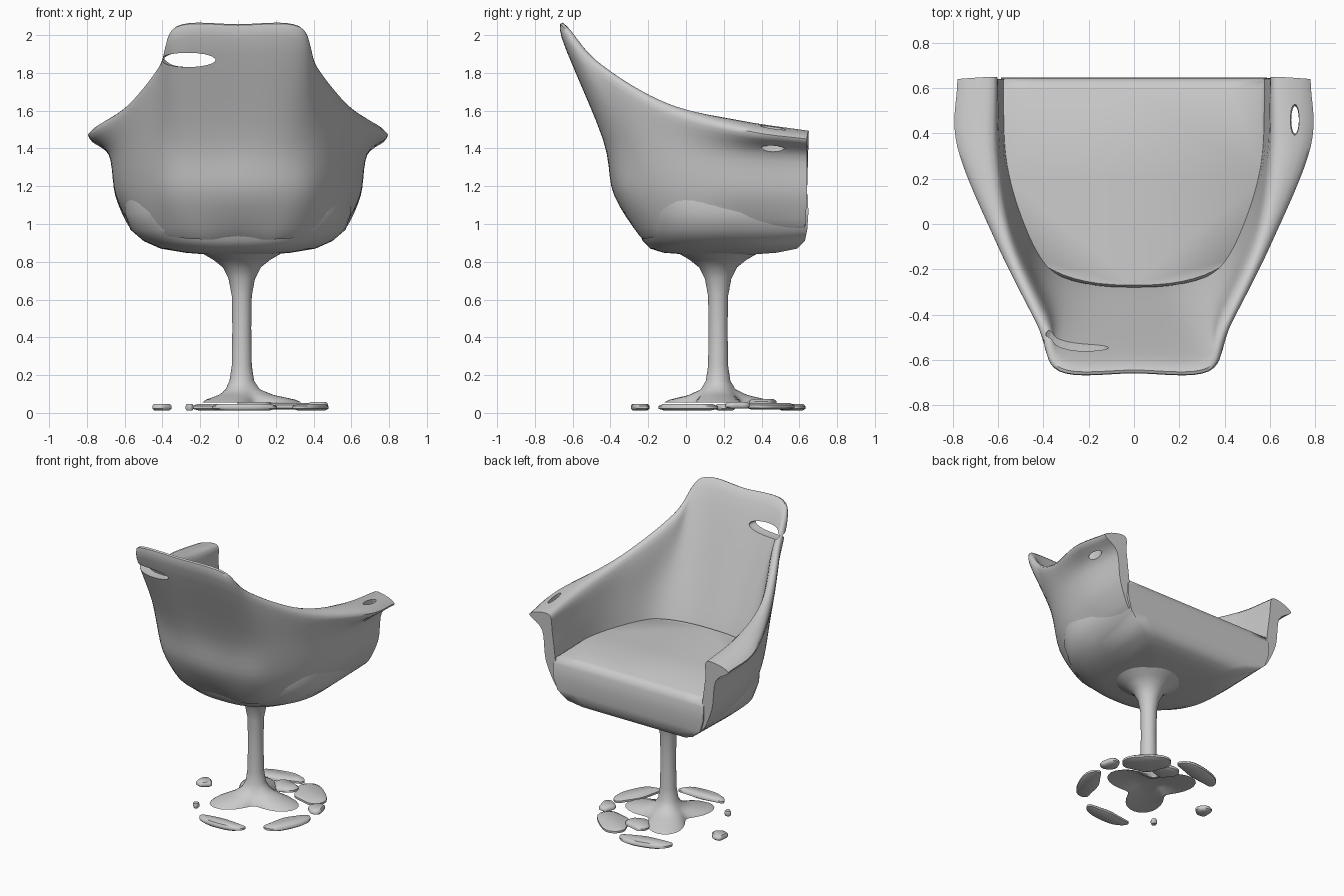
import bpy, bmesh
from math import sin, cos, pi, radians
from mathutils import Vector

if "Cube" in bpy.data.objects:
    bpy.data.objects.remove(bpy.data.objects["Cube"])

CX, CY = 0.02, 0.17          # pedestal axis


def skin(name, rings, closed_ring=True, angle=50):
    """Bridge equal-length closed rings and cap both ends."""
    bm = bmesh.new()
    rows = [[bm.verts.new(p) for p in r] for r in rings]
    n = len(rows[0])
    for a, b in zip(rows, rows[1:]):
        for i in range(n):
            j = (i + 1) % n
            bm.faces.new((a[i], a[j], b[j], b[i]))
    bm.faces.new(rows[0][::-1])
    bm.faces.new(rows[-1])
    bmesh.ops.recalc_face_normals(bm, faces=bm.faces[:])
    me = bpy.data.meshes.new(name)
    bm.to_mesh(me)
    bm.free()
    ob = bpy.data.objects.new(name, me)
    bpy.context.collection.objects.link(ob)
    bpy.ops.object.select_all(action='DESELECT')
    ob.select_set(True)
    bpy.context.view_layer.objects.active = ob
    bpy.ops.object.shade_smooth_by_angle(angle=radians(angle))
    return ob


def spline(pts, sub, closed):
    """Catmull-Rom interpolation through points."""
    n, out = len(pts), []
    for i in range(n if closed else n - 1):
        if closed:
            a, b, c, d = (pts[(i + k) % n] for k in (-1, 0, 1, 2))
        else:
            b, c = pts[i], pts[i + 1]
            a = pts[i - 1] if i else b * 2 - c
            d = pts[i + 2] if i + 2 < n else c * 2 - b
        for s in range(sub):
            t = s / sub
            out.append(0.5 * (2 * b + (c - a) * t + (2 * a - 5 * b + 4 * c - d) * t * t
                              + (3 * b - a - 3 * c + d) * t ** 3))
    if not closed:
        out.append(pts[-1].copy())
    return out


# Wrap-around back and arms: wall sections from centre back to arm front
# (outer low, outer mid, outer high, rim outer, rim inner, inner high, inner low)
half = [
    [(0, -.22, .92), (0, -.38, 1.15), (0, -.44, 1.45), (0, -.65, 1.98), (0, -.60, 2.0), (0, -.38, 1.45), (0, -.26, 1.12)],
    [(.22, -.22, .92), (.30, -.34, 1.15), (.28, -.42, 1.45), (.33, -.64, 1.97), (.31, -.59, 1.99), (.24, -.37, 1.45), (.22, -.25, 1.12)],
    [(.40, -.12, .94), (.46, -.20, 1.15), (.46, -.29, 1.45), (.43, -.44, 1.80), (.38, -.42, 1.80), (.40, -.27, 1.45), (.38, -.16, 1.12)],
    [(.52, .08, .97), (.58, .02, 1.15), (.60, -.03, 1.40), (.60, -.10, 1.60), (.54, -.08, 1.62), (.52, 0, 1.40), (.49, .04, 1.12)],
    [(.55, .35, .98), (.64, .30, 1.15), (.68, .28, 1.38), (.78, .34, 1.49), (.62, .30, 1.54), (.58, .30, 1.38), (.56, .30, 1.12)],
    [(.57, .63, .98), (.65, .64, 1.15), (.68, .64, 1.36), (.78, .64, 1.45), (.62, .65, 1.49), (.60, .64, 1.36), (.57, .64, 1.12)],
]
right = [[Vector(p) for p in s] for s in half]
left = [[Vector((-p.x, p.y, p.z)) for p in s] for s in right[:0:-1]]
stations = left + right
tracks = [spline([s[k] for s in stations], 8, False) for k in range(7)]
sections = [spline([t[i] for t in tracks], 5, True) for i in range(len(tracks[0]))]
wall = skin("back_and_arms", sections)


def cut(target, loc, scale):
    """Punch a rounded gap through the wall."""
    bpy.ops.mesh.primitive_uv_sphere_add(segments=20, ring_count=12, radius=1, location=loc)
    c = bpy.context.object
    c.scale = scale
    c.hide_render = True
    m = target.modifiers.new("gap", 'BOOLEAN')
    m.operation, m.solver, m.object = 'DIFFERENCE', 'EXACT', c
    bpy.context.view_layer.objects.active = target
    bpy.ops.object.modifier_apply(modifier=m.name)
    bpy.data.objects.remove(c)


cut(wall, (-.26, -.56, 1.87), (.15, .16, .04))    # torn notch beside the headrest
cut(wall, (.71, .46, 1.48), (.02, .07, .16))      # slot in one arm flange


# Seat: stacked D-shaped layers (z, half width, back y, front y)
def d_ring(z, w, yb, yf):
    ym = yb + (yf - yb) * 0.55
    pts = [Vector((-w * .98, yf, z))]
    for i in range(33):
        a = pi * i / 32
        c, s = cos(a), sin(a)
        pts.append(Vector((-w * (1 if c > 0 else -1) * abs(c) ** .8,
                           ym - (ym - yb) * s ** .8, z)))
    pts.append(Vector((w * .98, yf, z)))
    return pts + [Vector((w * .98 * (1 - 2 * i / 8), yf, z)) for i in range(1, 8)]


skin("seat", [d_ring(*l) for l in (
    (.835, .12, .05, .30), (.848, .28, -.12, .48), (.87, .41, -.19, .59), (.91, .50, -.23, .63),
    (.97, .57, -.25, .642), (1.06, .60, -.27, .648), (1.15, .60, -.28, .645),
    (1.19, .59, -.28, .63), (1.205, .57, -.27, .60))])


# Pedestal: turned stem spreading into a three-lobed foot
def stem_ring(r, z, lobe):
    return [Vector((CX + r * (1 + lobe * cos(3 * a)) * cos(a),
                    CY + r * (1 + lobe * cos(3 * a)) * sin(a), z))
            for a in (2 * pi * i / 48 for i in range(48))]


skin("pedestal", [stem_ring(*p) for p in (
    (.26, .88, 0), (.21, .845, 0), (.15, .81, 0), (.10, .77, 0), (.07, .71, 0), (.053, .62, 0),
    (.05, .45, 0), (.053, .25, 0), (.065, .17, 0), (.09, .125, .05), (.14, .095, .2),
    (.21, .07, .35), (.23, .055, .38), (.20, .055, .38), (.10, .085, .1), (.04, .09, 0))])


# Base: broken disc pieces (angle, half angle, mid radius, half radius, z)
def plate(name, ang, spread, rm, hr, z):
    rings = []
    for k, dz in ((.75, -.018), (1, -.008), (1, .006), (.8, .018)):
        ring = []
        for i in range(28):
            p = 2 * pi * i / 28
            a = radians(ang + spread * k * cos(p))
            r = rm + hr * k * sin(p) * (1 + .15 * sin(3 * p))
            ring.append(Vector((CX + r * cos(a), CY + r * sin(a), z + dz)))
        rings.append(ring)
    skin(name, rings)


for n, args in enumerate((
        (-88, 24, .42, .05, .03), (-24, 24, .41, .065, .03), (14, 9, .42, .05, .04),
        (48, 24, .37, .10, .035), (103, 26, .41, .06, .03), (75, 20, .25, .07, .055),
        (175, 7, .43, .05, .03), (225, 3, .39, .02, .03)), 1):
    plate(f"base_piece_{n}", *args)
